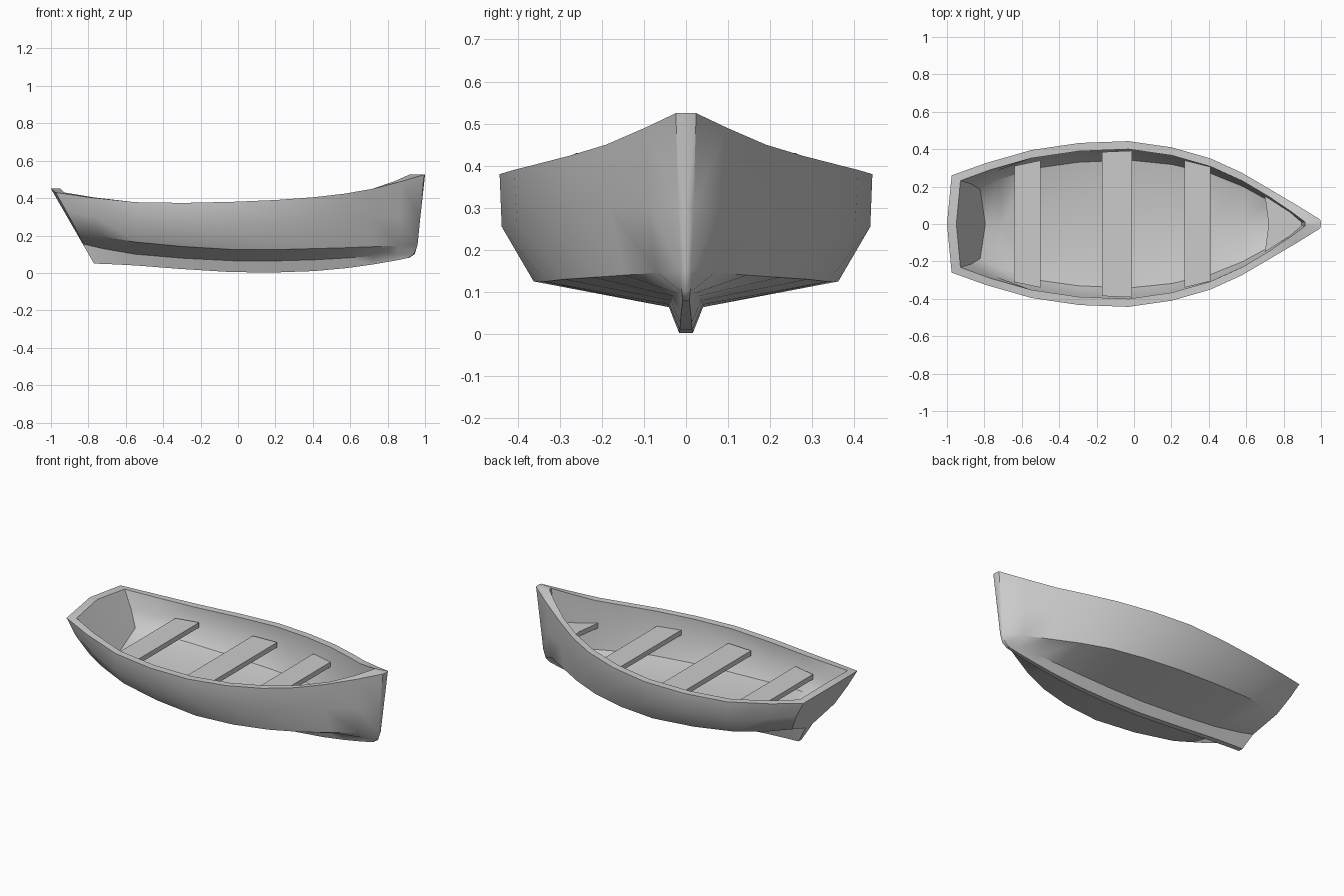
import bpy, bmesh, math
from mathutils import Vector

if "Cube" in bpy.data.objects:
    bpy.data.objects.remove(bpy.data.objects["Cube"])

# Half sections (y, z): gunwale, side, chine, garboard, keel
sections = [
    (None, [(.26, .43), (.25, .33), (.205, .22), (.035, .155), (.015, .05)]),
    (-.55, [(.395, .378), (.387, .27), (.315, .165), (.04, .10), (.017, .04)]),
    (-.03, [(.443, .38), (.438, .255), (.362, .125), (.04, .065), (.017, .004)]),
    (.41, [(.35, .405), (.34, .28), (.29, .13), (.04, .07), (.015, .01)]),
    (.72, [(.19, .45), (.182, .3), (.145, .14), (.03, .09), (.012, .045)]),
    (None, [(.024, .525), (.018, .3), (.012, .15), (.01, .1), (.008, .08)]),
]
stem_x = [.995, .97, .955, .94, .91]


def transom_x(y, z):
    return -1 + .575 * (.45 - z) + .2 * y * y


def ring(i):
    """Closed half section: inner floor centre, up the inside, down the outside."""
    x, p = sections[i]
    inner = [(max(p[0][0] - (.028 if i == 0 else .043), .01), p[0][1]),
             (max(p[1][0] - .035, .009), p[1][1]),
             (max(p[2][0] - .02, .008), p[2][1] + .02),
             (0, p[3][1] + .025)]
    outer = p + [(0, p[4][1])]
    if i == 0:
        fi = [transom_x(y, z) + .05 for y, z in inner]
        fo = [transom_x(y, z) for y, z in outer]
    elif i == 5:
        fi = [.915, .895, .88, .87]
        fo = stem_x + stem_x[-1:]
    else:
        fi, fo = [x] * 4, [x] * 6
    a = [Vector((u, *q)) for u, q in zip(fi, inner)]
    b = [Vector((u, *q)) for u, q in zip(fo, outer)]
    return a[::-1] + b


def finish(bm, name):
    bmesh.ops.remove_doubles(bm, verts=bm.verts, dist=.0003)
    bmesh.ops.recalc_face_normals(bm, faces=bm.faces)
    me = bpy.data.meshes.new(name)
    bm.to_mesh(me)
    bm.free()
    ob = bpy.data.objects.new(name, me)
    bpy.context.collection.objects.link(ob)
    return ob


# Hull shell: interpolate one extra section in each span
base = [ring(i) for i in range(6)]
rings = []
for i in range(5):
    a, b, c, d = base[max(i - 1, 0)], base[i], base[i + 1], base[min(i + 2, 5)]
    rings.append(b)
    rings.append([(9 * q + 9 * r - p - s) / 16 for p, q, r, s in zip(a, b, c, d)])
rings.append(base[5])

# Transom and stem close onto the centreline
stern = [Vector((v.x - .2 * v.y ** 2, 0, v.z)) for v in base[0]]
for k in (3, 4):
    stern[k] += Vector((-.0115, 0, .02))
bow = [Vector((v.x + (.005 if k > 3 else 0), 0, v.z)) for k, v in enumerate(base[5])]
rings = [stern] + rings + [bow]

bm = bmesh.new()
for side in (1, -1):
    grid = [[bm.verts.new((v.x, v.y * side, v.z)) for v in r] for r in rings]
    for r, s in zip(grid, grid[1:]):
        for j in range(len(r) - 1):
            bm.faces.new((r[j], r[j + 1], s[j + 1], s[j]))
bmesh.ops.dissolve_degenerate(bm, dist=.0003, edges=bm.edges)
hull = finish(bm, "hull")
bpy.context.view_layer.objects.active = hull
hull.select_set(True)
bpy.ops.object.shade_smooth_by_angle(angle=math.radians(40))


def slab(name, pts, top, thick=.03):
    bm = bmesh.new()
    f = bm.faces.new([bm.verts.new((x, y, top)) for x, y in pts])
    out = bmesh.ops.extrude_face_region(bm, geom=[f])
    vs = [g for g in out["geom"] if isinstance(g, bmesh.types.BMVert)]
    bmesh.ops.translate(bm, verts=vs, vec=(0, 0, -thick))
    return finish(bm, name)


# Three cross seats
for name, x0, x1, y0, y1, z in [("rear_seat", -.64, -.5, .31, .34, .30),
                                ("middle_seat", -.17, -.01, .385, .392, .29),
                                ("front_seat", .27, .41, .34, .305, .315)]:
    slab(name, [(x0, -y0), (x1, -y1), (x1, y1), (x0, y0)], z)

# Small bow deck
slab("bow_deck", [(.7, -.15), (.91, -.015), (.91, .015), (.7, .15), (.72, 0)], .315)
